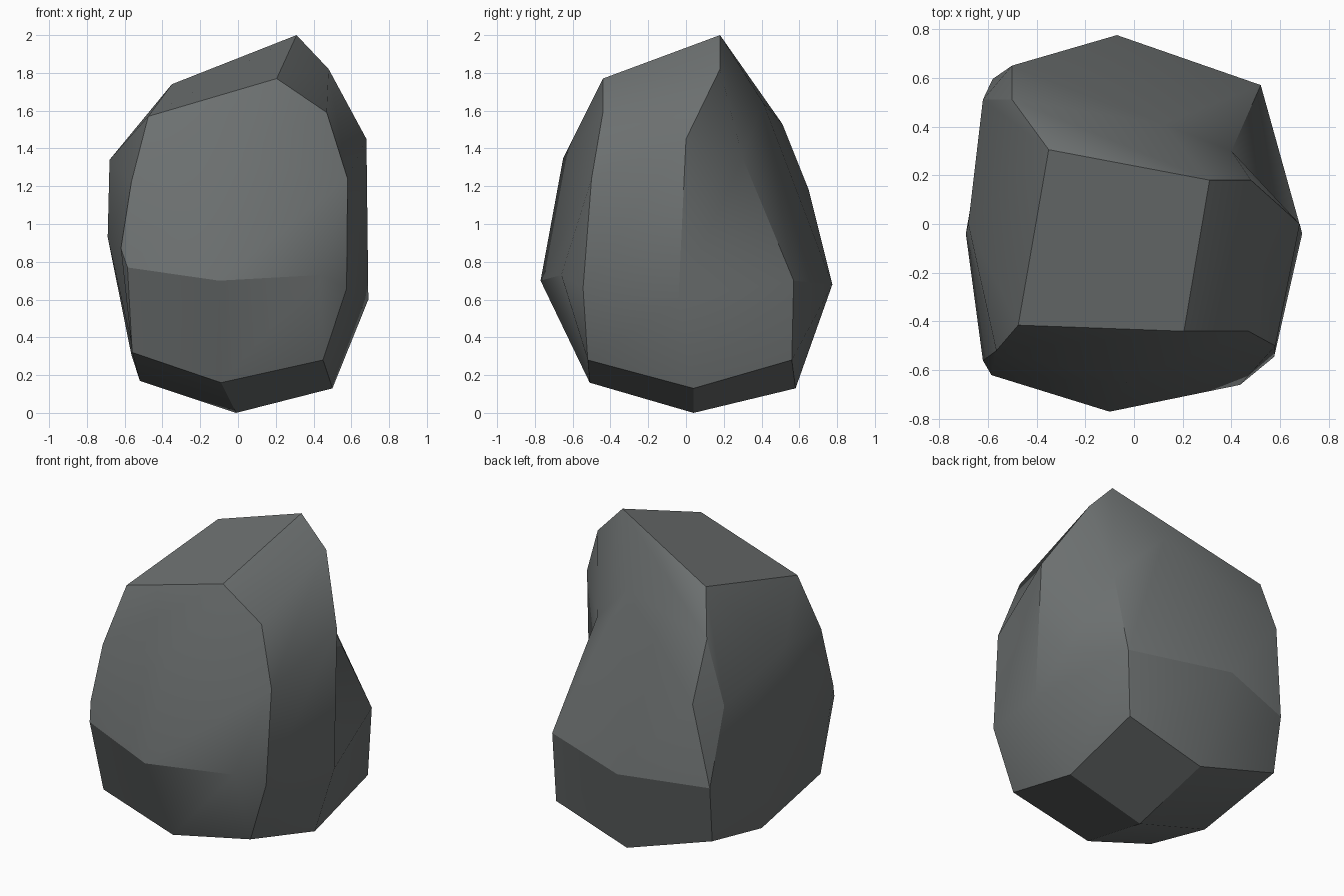
import bpy, bmesh, math

if "Cube" in bpy.data.objects:
    bpy.data.objects.remove(bpy.data.objects["Cube"])

# Rings of the boulder from bottom to top, each going round from the front left corner:
# front left, front, front right (2), right, back right, back, back left (2), left, front left (2)
# None repeats the neighbouring point, so chipped corners close to a triangle
BASE = [(-.56, -.52, .32), (-.09, -.51, .16), (.45, -.52, .28), None, (.5, .04, .13),
        (.5, .56, .28), (0, .58, .13), (-.565, .55, .31), None, (-.52, 0, .17), 'first']
BELLY = [(-.585, -.62, .77), (-.1, -.77, .70), (.435, -.66, .73), (.575, -.545, .66),
         (.69, -.04, .60), (.52, .57, .70), (-.07, .775, .68), (-.58, .595, .66), None,
         (-.69, -.04, .93), (-.62, -.56, .87)]
SHOULDER = [(-.565, -.52, 1.22), (-.03, -.65, 1.35), (.58, -.5, 1.24), None, (.68, 0, 1.45),
            (.4, .3, 1.35), (.12, .41, 1.64), (-.5, .65, 1.18), (-.62, .51, 1.15),
            (-.68, 0, 1.34), 'first']
CROWN = [(-.475, -.415, 1.57), (.205, -.44, 1.77), (.47, -.44, 1.59), None, (.48, .18, 1.82),
         None, (.31, .18, 2.0), (-.5, .51, 1.53), None, (-.35, .305, 1.74), 'first']

bm = bmesh.new()


def make_ring(points):
    ring = []
    for p in points:
        if p is None:
            ring.append(ring[-1])
        elif p == 'first':
            ring.append(ring[0])
        else:
            ring.append(bm.verts.new(p))
    return ring


def add_face(verts):
    unique = list(dict.fromkeys(verts))
    if len(unique) > 2:
        bm.faces.new(unique)


rings = [make_ring(r) for r in (BASE, BELLY, SHOULDER, CROWN)]

# Sides
for low, high in zip(rings, rings[1:]):
    n = len(low)
    for i in range(n):
        j = (i + 1) % n
        add_face((low[i], low[j], high[j], high[i]))

# Underside: four facets meeting at the lowest point
base = list(dict.fromkeys(rings[0]))
foot = bm.verts.new((-.01, .04, 0))
for i in range(1, 8, 2):
    add_face((foot, base[(i + 2) % 8], base[(i + 1) % 8], base[i]))

# Top facets
crown = list(dict.fromkeys(rings[3]))
fl, f, fr, r, peak, bl, l = crown
add_face((fl, f, peak, l))
add_face((f, fr, r, peak))
add_face((peak, bl, l))

bmesh.ops.recalc_face_normals(bm, faces=bm.faces)
mesh = bpy.data.meshes.new("boulder")
bm.to_mesh(mesh)
bm.free()

stone = bpy.data.materials.new("dark grey stone")
stone.diffuse_color = (0.15, 0.162, 0.162, 1)
stone.use_nodes = True
stone.node_tree.nodes["Principled BSDF"].inputs["Base Color"].default_value = stone.diffuse_color
mesh.materials.append(stone)

boulder = bpy.data.objects.new("boulder", mesh)
bpy.context.collection.objects.link(boulder)
bpy.context.view_layer.objects.active = boulder
boulder.select_set(True)
bpy.ops.object.shade_smooth_by_angle(angle=math.radians(30))
